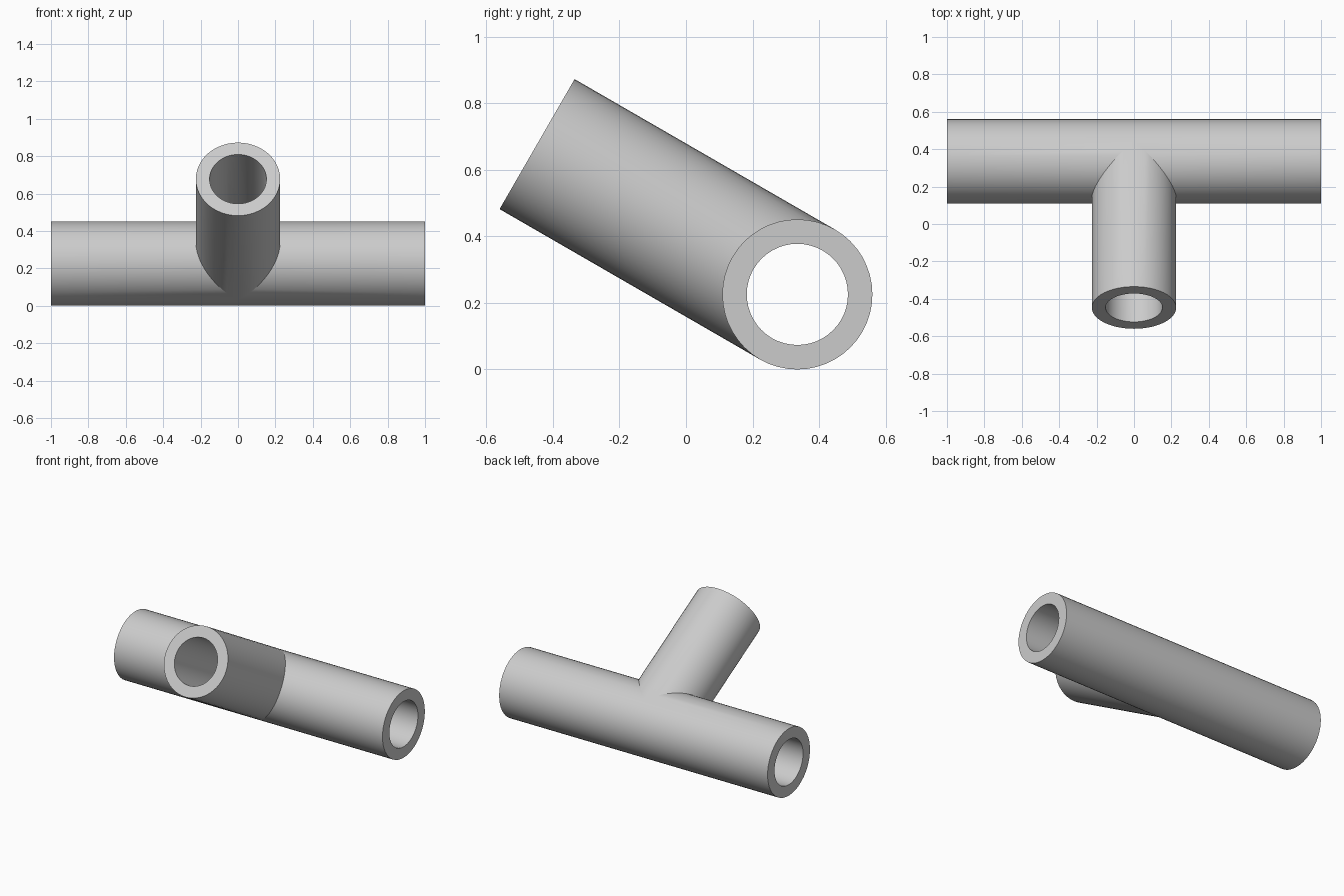
import bpy, bmesh
from math import cos, sin, pi, radians
from mathutils import Vector

if "Cube" in bpy.data.objects:
    bpy.data.objects.remove(bpy.data.objects["Cube"])

N = 48                       # sides of every pipe
R_OUT, R_IN = 0.2255, 0.152  # outer and bore radius
HALF, BRANCH = 1.0, 0.903    # half run length, branch length from run axis
CENTRE = Vector((0, 0.3346, R_OUT))
U = Vector((0, -cos(radians(30)), sin(radians(30))))   # branch direction
V = Vector((0, sin(radians(30)), cos(radians(30))))    # across the branch

bm = bmesh.new()


def ring(fn):
    """Closed ring of vertices; fn(cos, sin) gives (x, along branch, across)."""
    out = []
    for i in range(N):
        x, u, v = fn(cos(2 * pi * i / N), sin(2 * pi * i / N))
        out.append(bm.verts.new(CENTRE + Vector((x, 0, 0)) + U * u + V * v))
    return out


def bridge(a, b):
    for i in range(N):
        j = (i + 1) % N
        bm.faces.new((a[i], a[j], b[j], b[i]))


def tee_skin(r):
    """Tee surface of radius r: two run halves and a mitred branch."""
    ends = []
    for s in (-1, 1):
        end = ring(lambda c, d: (s * HALF, r * c, r * d))
        seam = ring(lambda c, d: (s * r * max(c, 0), r * c, r * d))
        bridge(end, seam)
        ends.append(end)
    base = ring(lambda c, d: (r * c, r * abs(c), r * d))
    tip = ring(lambda c, d: (r * c, BRANCH, r * d))
    bridge(base, tip)
    return ends + [tip]


# Outer wall, bore, and the flat annular ends joining them
for a, b in zip(tee_skin(R_OUT), tee_skin(R_IN)):
    bridge(a, b)

bmesh.ops.remove_doubles(bm, verts=bm.verts, dist=1e-5)
bmesh.ops.recalc_face_normals(bm, faces=bm.faces)
mesh = bpy.data.meshes.new("pipe_tee")
bm.to_mesh(mesh)
bm.free()
tee = bpy.data.objects.new("pipe_tee", mesh)
bpy.context.collection.objects.link(tee)
bpy.context.view_layer.objects.active = tee
tee.select_set(True)
bpy.ops.object.shade_smooth_by_angle(angle=radians(20))
